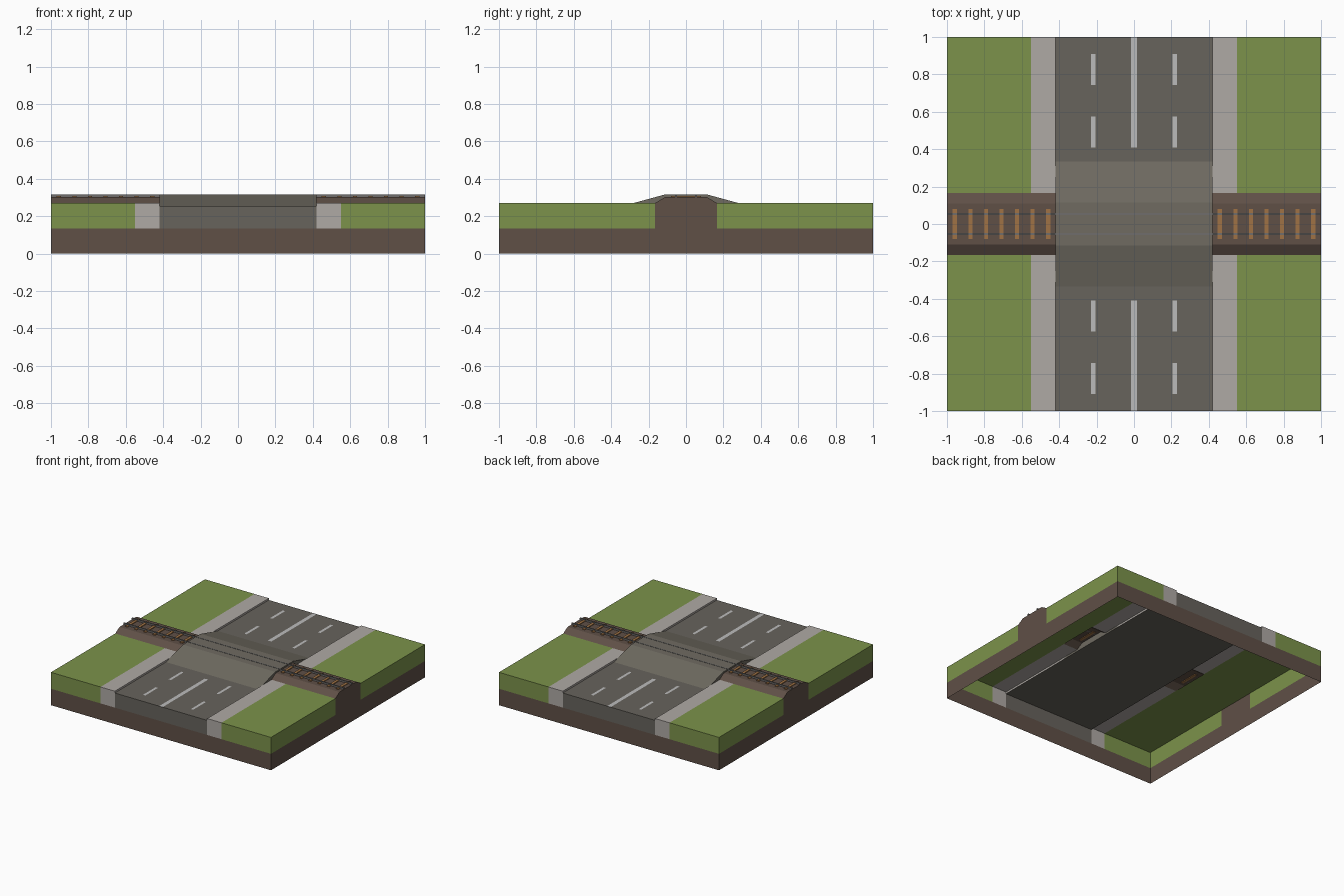
import bpy, bmesh
from mathutils import Vector

if "Cube" in bpy.data.objects:
    bpy.data.objects.remove(bpy.data.objects["Cube"])

def material(name, rgb):
    m = bpy.data.materials.new(name)
    m.diffuse_color = (*rgb, 1)
    m.use_nodes = True
    m.node_tree.nodes["Principled BSDF"].inputs["Base Color"].default_value = m.diffuse_color
    return m

GRASS = material("grass", (0.20, 0.29, 0.07))
DIRT = material("dirt", (0.115, 0.08, 0.062))
PAVE = material("paving", (0.43, 0.40, 0.375))
ROAD = material("asphalt", (0.135, 0.125, 0.107))
RAMP = material("ramp_asphalt", (0.16, 0.147, 0.12))
PAINT = material("road_paint", (0.50, 0.50, 0.50))
WOOD = material("sleeper_wood", (0.35, 0.17, 0.06))
STEEL = material("rail_steel", (0.16, 0.155, 0.15))

MID, TOP, ROAD_Z, CROWN = 0.135, 0.27, 0.255, 0.315
ROAD_X, PAVE_X, BANK_Y = 0.42, 0.55, 0.165

def sheet(name, faces, mat, inward=False):
    """Open surface from polygons, facing away from (or towards) the centre."""
    bm = bmesh.new()
    for pts in faces:
        bm.faces.new([bm.verts.new(p) for p in pts])
    bmesh.ops.remove_doubles(bm, verts=bm.verts, dist=1e-5)
    bm.normal_update()
    for f in bm.faces:
        if (f.normal.dot(f.calc_center_median()) < 0) != inward:
            f.normal_flip()
    return finish(name, bm, mat)

def finish(name, bm, mat):
    me = bpy.data.meshes.new(name)
    bm.to_mesh(me)
    bm.free()
    me.materials.append(mat)
    ob = bpy.data.objects.new(name, me)
    bpy.context.collection.objects.link(ob)
    return ob

def sweep(profile, x0, x1):
    """Quads of a (y, z) profile pulled along x."""
    return [[(x0, *a), (x1, *a), (x1, *b), (x0, *b)]
            for a, b in zip(profile, profile[1:])]

def cap(profile, x):
    return [[(x, y, z) for y, z in profile]]

def boxes(name, extents, mat):
    bm = bmesh.new()
    for lo, hi in extents:
        lo, hi = Vector(lo), Vector(hi)
        vs = bmesh.ops.create_cube(bm, size=1)["verts"]
        bmesh.ops.scale(bm, vec=hi - lo, verts=vs)
        bmesh.ops.translate(bm, vec=(lo + hi) / 2, verts=vs)
    return finish(name, bm, mat)

# Hollow earth skirt
skirt = []
for s in (-1, 1):
    skirt += sweep([(s, 0), (s, MID)], -1, 1)
    skirt += cap([(-1, 0), (1, 0), (1, MID), (-1, MID)], s)
sheet("earth_base", skirt, DIRT)

# Road bed with its two end faces
sheet("road", sweep([(-1, MID), (-1, ROAD_Z), (1, ROAD_Z), (1, MID)], -ROAD_X, ROAD_X), ROAD)

# Crossing ramp
hump = [(-0.335, ROAD_Z), (-0.115, CROWN), (0.115, CROWN), (0.335, ROAD_Z)]
sheet("crossing_ramp", sweep(hump, -ROAD_X, ROAD_X) + cap(hump, -ROAD_X) + cap(hump, ROAD_X), RAMP)

# Grass, pavement, kerb and rail embankment on both sides of the road
bank = [(-BANK_Y, TOP), (-0.11, 0.303), (0.11, 0.303), (BANK_Y, TOP)]
for s, side in ((-1, "left"), (1, "right")):
    lawn = sweep([(-1, MID), (-1, TOP), (1, TOP), (1, MID)], s * PAVE_X, s)
    paving, kerb = [], []
    for t in (-1, 1):
        lawn += cap([(t * BANK_Y, MID), (t, MID), (t, TOP), (t * BANK_Y, TOP)], s)
        paving += sweep([(t, MID), (t, TOP), (t * BANK_Y, TOP)], s * ROAD_X, s * PAVE_X)
        kerb += cap([(t, ROAD_Z), (t, TOP), (t * BANK_Y, TOP), (t * BANK_Y, ROAD_Z)], s * ROAD_X)
    sheet(side + "_grass", lawn, GRASS)
    sheet(side + "_pavement", paving, PAVE)
    sheet(side + "_kerb", kerb, PAVE, inward=True)
    end = [(-BANK_Y, MID)] + bank + [(BANK_Y, MID)]
    sheet(side + "_embankment", sweep(bank, s * ROAD_X, s) + cap(end, s), DIRT)

    # Sleepers
    xs = [s * (5.5 + i) / 12 for i in range(7)]
    boxes(side + "_sleepers", [((x - 0.011, -0.08, 0.298), (x + 0.011, 0.08, 0.309)) for x in xs], WOOD)

# Rails
boxes("rails", [((-1, y - 0.005, 0.303), (1, y + 0.005, 0.317)) for y in (-0.053, 0.053)], STEEL)

# Painted centre line and lane dashes
paint = []
for t in (-1, 1):
    marks = [(0, 0.016, 0.41, 1)]
    marks += [(x, 0.011, a, a + 0.165) for x in (-0.218, 0.218) for a in (0.41, 0.743)]
    for x, w, a, b in marks:
        paint += sweep([(t * a, ROAD_Z + 0.001), (t * b, ROAD_Z + 0.001)], x - w, x + w)
sheet("road_markings", paint, PAINT)
